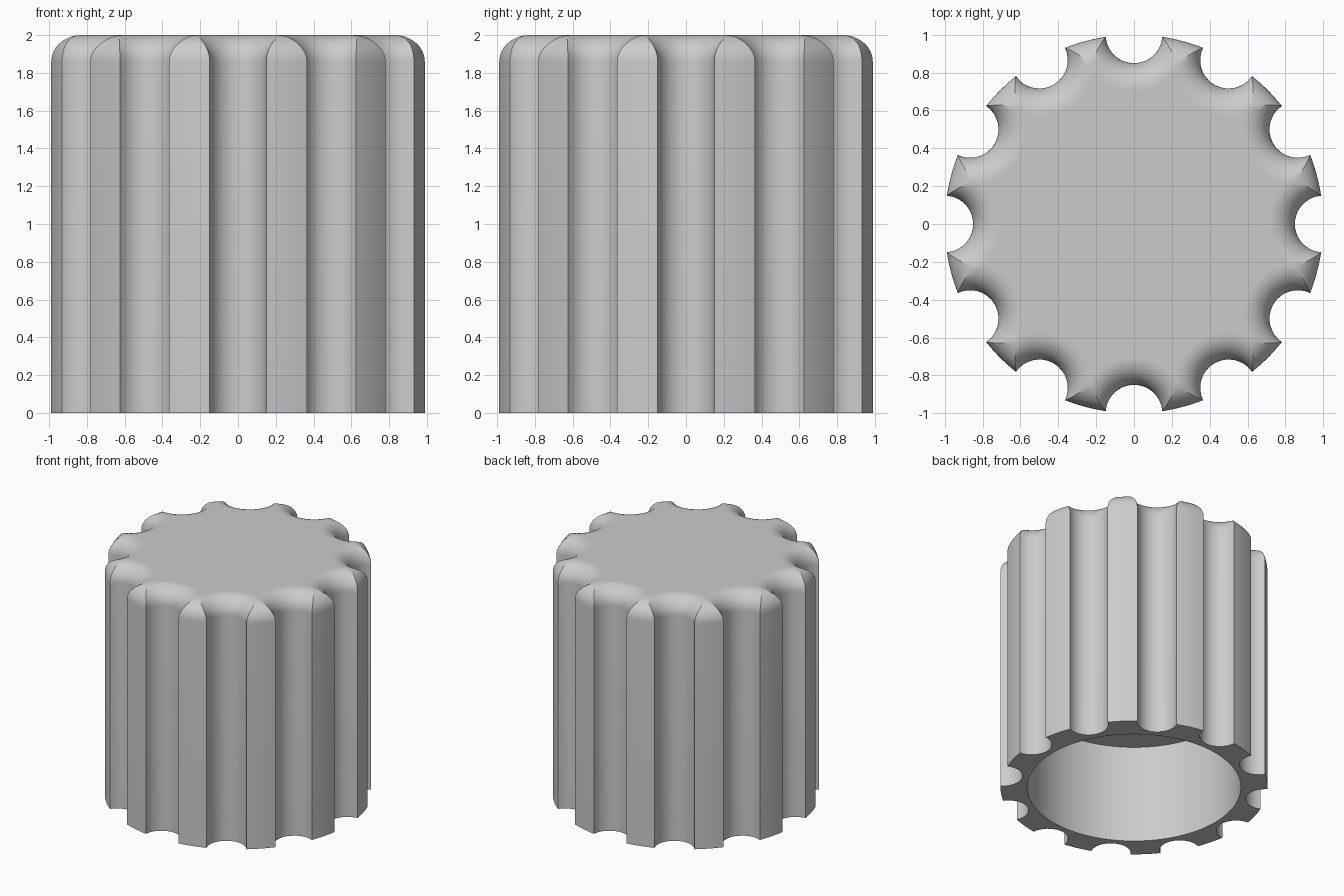
import bpy
import bmesh
from math import sin, cos, pi, acos, atan2, sqrt
from mathutils import Vector

cube = bpy.data.objects.get("Cube")
if cube:
    bpy.data.objects.remove(cube, do_unlink=True)

FLUTES = 12
HEIGHT = 2.0
GROOVE = 0.15        # groove radius, centred on the outer circle
FILLET = 0.14        # rounding of the top edge
BORE_R, BORE_DEPTH = 0.8, 0.81
GROOVE_SEGS, LOBE_SEGS, FILLET_SEGS = 16, 8, 14
SECTOR = 2 * pi / FLUTES
HALF = SECTOR / 2


def fluted_outline(inset):
    """Outline of the fluted body, offset inwards with mitred corners."""
    g, r = GROOVE + inset, 1 - inset
    a = acos((r * r + 1 - g * g) / (2 * r))
    if a >= HALF:    # neighbouring grooves meet, the lobe closes to a point
        a, r = HALF, cos(HALF) - sqrt(g * g - sin(HALF) ** 2)
    end = atan2(r * sin(a), 1 - r * cos(a))
    sector = []
    for i in range(GROOVE_SEGS + 1):
        t = end * (2 * i / GROOVE_SEGS - 1)
        sector.append((1 - g * cos(t), g * sin(t)))
    for i in range(1, LOBE_SEGS):
        t = a + (SECTOR - 2 * a) * i / LOBE_SEGS
        sector.append((r * cos(t), r * sin(t)))
    points = []
    for k in range(FLUTES):
        c, s = cos(k * SECTOR), sin(k * SECTOR)
        points += [(x * c - y * s, x * s + y * c) for x, y in sector]
    return points


def bore_outline():
    n = FLUTES * (GROOVE_SEGS + LOBE_SEGS)
    shift = -HALF * GROOVE_SEGS / (GROOVE_SEGS + LOBE_SEGS)
    return [(BORE_R * cos(shift + 2 * pi * i / n),
             BORE_R * sin(shift + 2 * pi * i / n)) for i in range(n)]


# Stack of outlines: bore ceiling, bore mouth, outer foot, rounded top edge
levels = [(bore_outline(), BORE_DEPTH), (bore_outline(), 0), (fluted_outline(0), 0)]
for i in range(FILLET_SEGS + 1):
    t = pi / 2 * i / FILLET_SEGS
    levels.append((fluted_outline(FILLET * (1 - cos(t))),
                   HEIGHT - FILLET + FILLET * sin(t)))

bm = bmesh.new()
rings = [[bm.verts.new(Vector((x, y, z))) for x, y in pts] for pts, z in levels]
for low, high in zip(rings, rings[1:]):
    for i in range(len(low)):
        j = (i + 1) % len(low)
        bm.faces.new((low[i], low[j], high[j], high[i]))
bm.faces.new(rings[0])
bm.faces.new(rings[-1])
bmesh.ops.remove_doubles(bm, verts=bm.verts[:], dist=1e-5)
bmesh.ops.recalc_face_normals(bm, faces=bm.faces[:])

mesh = bpy.data.meshes.new("fluted_knob")
bm.to_mesh(mesh)
bm.free()
knob = bpy.data.objects.new("fluted_knob", mesh)
bpy.context.collection.objects.link(knob)

# Smooth curved walls, flat caps
bpy.context.view_layer.objects.active = knob
knob.select_set(True)
bpy.ops.object.shade_smooth_by_angle(angle=pi / 6)
for face in mesh.polygons:
    if abs(face.normal.z) > 0.9999:
        face.use_smooth = False

# Plain grey plastic
grey = bpy.data.materials.new("plain_grey")
grey.use_nodes = True
colour = (0.6, 0.6, 0.6, 1)
grey.diffuse_color = colour
grey.node_tree.nodes["Principled BSDF"].inputs["Base Color"].default_value = colour
mesh.materials.append(grey)
